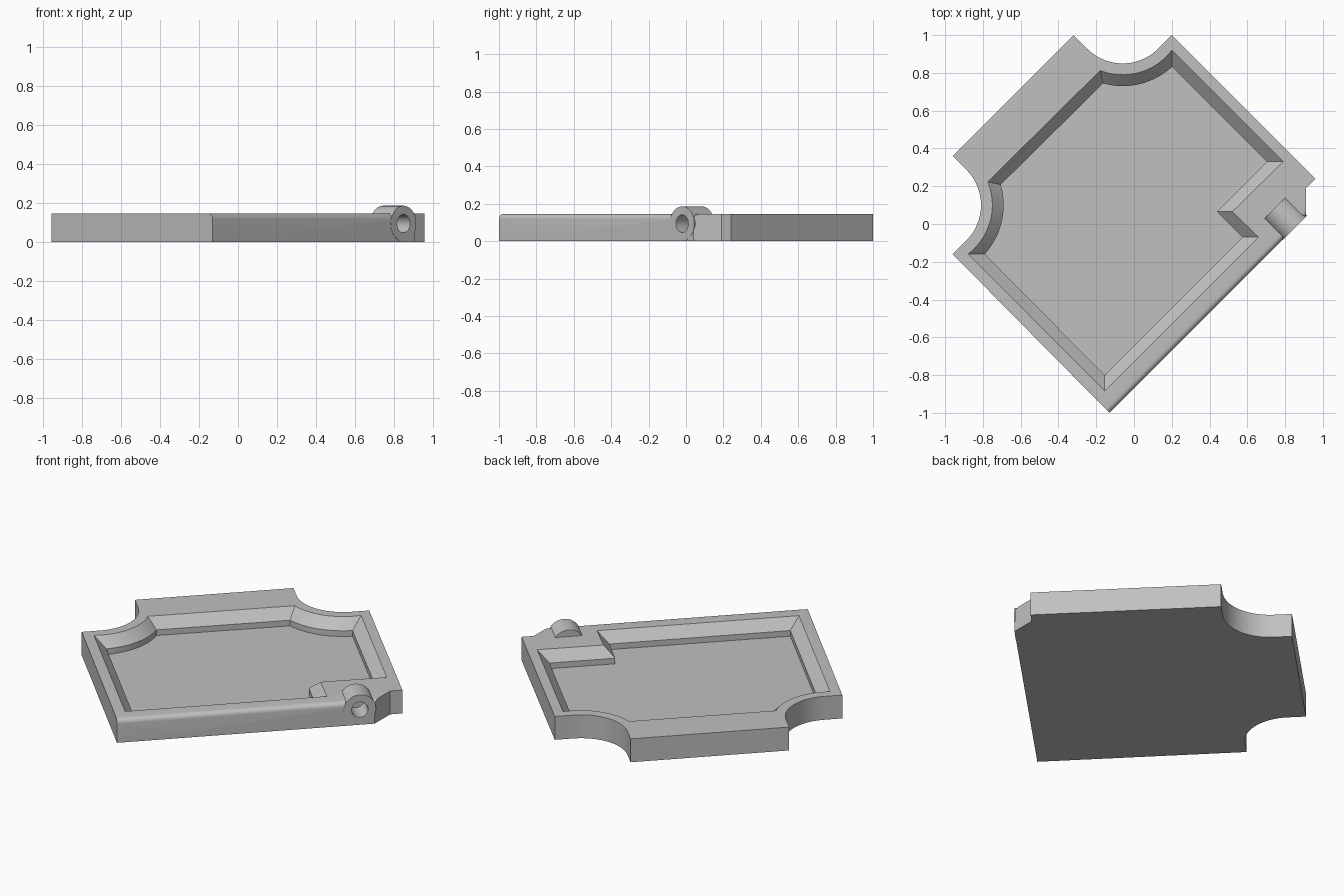
import bpy, bmesh
from math import atan2, cos, sin
from mathutils import Vector

if "Cube" in bpy.data.objects:
    bpy.data.objects.remove(bpy.data.objects["Cube"], do_unlink=True)

TOP = 0.145
BACK_SCOOP = (-0.06, 1.115)
SIDE_SCOOP = (-1.075, 0.10)

grey = bpy.data.materials.new("plain_grey")
grey.use_nodes = True
grey.diffuse_color = (0.53, 0.53, 0.53, 1)
grey.node_tree.nodes["Principled BSDF"].inputs["Base Color"].default_value = grey.diffuse_color


def arc(c, r, p, q, n=20):
    """Arc round c, running from the bearing of p to the bearing of q."""
    a, b = (atan2(k[1] - c[1], k[0] - c[0]) for k in (p, q))
    steps = [a + (b - a) * i / n for i in range(n + 1)]
    return [(c[0] + r * cos(t), c[1] + r * sin(t)) for t in steps]


def add_object(name, bm):
    bmesh.ops.recalc_face_normals(bm, faces=bm.faces)
    mesh = bpy.data.meshes.new(name)
    bm.to_mesh(mesh)
    bm.free()
    mesh.materials.append(grey)
    ob = bpy.data.objects.new(name, mesh)
    bpy.context.collection.objects.link(ob)
    return ob


def loft(layers):
    """Closed solid through outlines of equal length, each paired with a height."""
    bm = bmesh.new()
    rings = [[bm.verts.new((x, y, z)) for x, y in pts] for pts, z in layers]
    for low, high in zip(rings, rings[1:]):
        for i in range(len(low)):
            j = (i + 1) % len(low)
            bm.faces.new((low[i], low[j], high[j], high[i]))
    bm.faces.new(rings[0][::-1])
    bm.faces.new(rings[-1])
    return bm, rings


def rod(name, start, end, radius):
    """Cylinder between two points."""
    start, end = Vector(start), Vector(end)
    axis = end - start
    bm = bmesh.new()
    bmesh.ops.create_cone(bm, cap_ends=True, segments=48, radius1=radius,
                          radius2=radius, depth=axis.length)
    bmesh.ops.rotate(bm, verts=bm.verts, matrix=axis.to_track_quat('Z', 'Y').to_matrix())
    bmesh.ops.translate(bm, verts=bm.verts, vec=(start + end) / 2)
    return add_object(name, bm)


def combine(target, tool, operation):
    mod = target.modifiers.new(tool.name, 'BOOLEAN')
    mod.operation, mod.object, mod.solver = operation, tool, 'EXACT'
    bpy.context.view_layer.objects.active = target
    bpy.ops.object.modifier_apply(modifier=mod.name)
    bpy.data.objects.remove(tool, do_unlink=True)


# Plate with two scooped corners and a rounded front edge
outline = [(-0.13, -1), (0.91, 0.04), (0.91, 0.19), (0.96, 0.24), (0.2, 1)]
outline += arc(BACK_SCOOP, 0.265, (0.128, 0.927), (-0.248, 0.927))
outline += [(-0.32, 1), (-0.96, 0.36)]
outline += arc(SIDE_SCOOP, 0.265, (-0.887, 0.288), (-0.887, -0.088))
outline += [(-0.96, -0.16)]
bm, rings = loft([(outline, 0), (outline, TOP)])
front_edge = bm.edges.get(rings[1][:2])
bmesh.ops.bevel(bm, geom=[front_edge], offset=0.028, segments=6, profile=0.5, affect='EDGES')
plate = add_object("tray_plate", bm)

# Recess with a sloped rim above a short upright wall
rim = [(-0.155, -0.885), (0.66, -0.07), (0.52, 0.065), (0.79, 0.33)]
rim += arc(BACK_SCOOP, 0.325, (0.2, 0.92), (-0.18, 0.81))
rim += arc(SIDE_SCOOP, 0.325, (-0.77, 0.225), (-0.88, -0.155))
floor = [(-0.155, -0.8), (0.575, -0.07), (0.44, 0.065), (0.705, 0.33)]
floor += arc(BACK_SCOOP, 0.385, (0.2, 0.835), (-0.165, 0.74))
floor += arc(SIDE_SCOOP, 0.385, (-0.70, 0.21), (-0.795, -0.155))
bm, rings = loft([(floor, 0.05), (floor, 0.085), (rim, TOP), (rim, 0.25)])
combine(plate, add_object("recess_cutter", bm), 'DIFFERENCE')

# Hinge knuckle with its pin hole
knuckle = rod("knuckle", (0.745, 0.085, 0.094), (0.851, -0.021, 0.094), 0.092)
combine(plate, knuckle, 'UNION')
pin_hole = rod("pin_hole_cutter", (0.76, 0.07, 0.094), (0.9, -0.07, 0.094), 0.047)
combine(plate, pin_hole, 'DIFFERENCE')

# Smooth the curves, keep the corners crisp
bpy.ops.object.select_all(action='DESELECT')
plate.select_set(True)
bpy.context.view_layer.objects.active = plate
bpy.ops.object.shade_smooth_by_angle()
